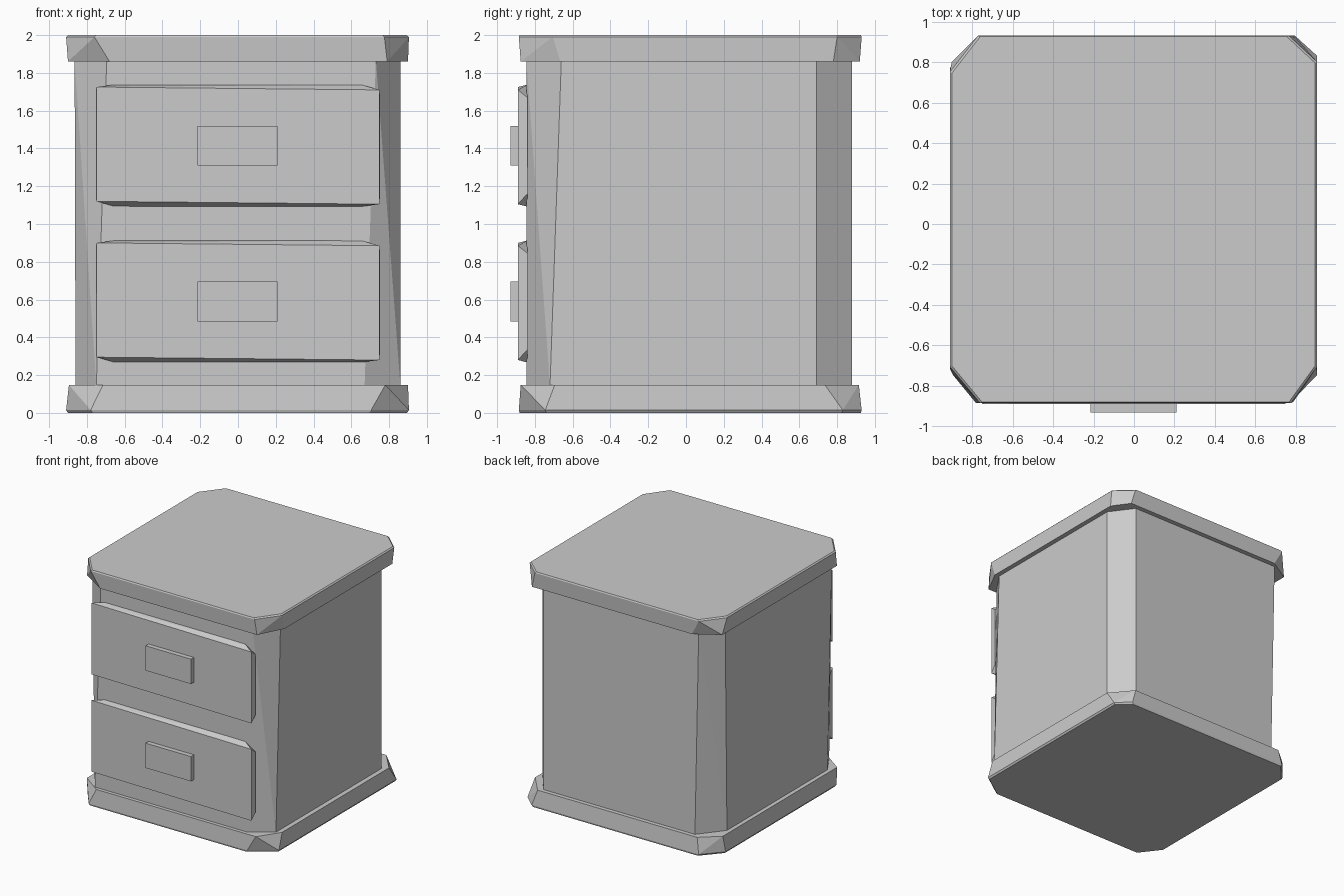
import bpy, bmesh

if "Cube" in bpy.data.objects:
    bpy.data.objects.remove(bpy.data.objects["Cube"])


def hull(name, points):
    """Flat-faceted solid wrapped around a few points."""
    bm = bmesh.new()
    for p in points:
        bm.verts.new(p)
    res = bmesh.ops.convex_hull(bm, input=bm.verts[:])
    loose = {e for e in res["geom_interior"] if isinstance(e, bmesh.types.BMVert)}
    bmesh.ops.delete(bm, geom=list(loose), context='VERTS')
    bmesh.ops.recalc_face_normals(bm, faces=bm.faces[:])
    mesh = bpy.data.meshes.new(name)
    bm.to_mesh(mesh)
    bm.free()
    obj = bpy.data.objects.new(name, mesh)
    bpy.context.collection.objects.link(obj)
    return obj


def ring(x0, x1, y0, y1, z, cuts):
    """Rectangle with cut corners; cuts = (cx, cy) for front-left, front-right, back-right, back-left."""
    pts = []
    corners = [(x0, y0, 1, 1), (x1, y0, -1, 1), (x1, y1, -1, -1), (x0, y1, 1, -1)]
    for (x, y, sx, sy), (cx, cy) in zip(corners, cuts):
        pts += [(x + sx * cx, y, z), (x, y + sy * cy, z)]
    return pts


# Body with uneven hand-cut corner chamfers
hull("cabinet_body",
     ring(-0.86, 0.86, -0.845, 0.88, 0.14,
          [(.11, .18), (.19, .125), (.14, .19), (.16, .20)]) +
     ring(-0.865, 0.86, -0.845, 0.88, 1.87,
          [(.17, .13), (.13, .185), (.14, .19), (.13, .17)]))

# Top slab
hull("top_slab",
     ring(-0.90, 0.90, -0.875, 0.92, 1.86,
          [(.22, .14), (.11, .21), (.10, .14), (.20, .12)]) +
     ring(-0.91, 0.905, -0.885, 0.93, 1.99,
          [(.15, .18), (.13, .18), (.14, .13), (.14, .18)]) +
     ring(-0.90, 0.895, -0.88, 0.925, 2.0,
          [(.15, .18), (.13, .18), (.14, .13), (.14, .18)]))

# Base slab
hull("base_slab",
     ring(-0.90, 0.895, -0.88, 0.925, 0.0,
          [(.13, .17), (.20, .14), (.11, .10), (.14, .16)]) +
     ring(-0.91, 0.905, -0.885, 0.93, 0.015,
          [(.13, .17), (.20, .14), (.11, .10), (.14, .16)]) +
     ring(-0.895, 0.90, -0.875, 0.915, 0.148,
          [(.18, .13), (.12, .18), (.15, .18), (.15, .13)]))

# Drawers: square front, cut corners where they meet the body; block handles
for label, zc in (("lower", 0.59), ("upper", 1.415)):
    front = [(-0.75, -0.89, zc - 0.295), (0.748, -0.89, zc - 0.31),
             (0.748, -0.89, zc + 0.295), (-0.75, -0.89, zc + 0.31)]
    back = []
    for sx in (-1, 1):
        for sz in (-1, 1):
            back += [(sx * 0.65, -0.84, zc + sz * 0.323),
                     (sx * 0.753, -0.84, zc + sz * 0.255)]
    hull(label + "_drawer_front", front + back)
    hull(label + "_drawer_handle",
         [(x, y, zc + z) for x in (-0.215, 0.21)
          for y in (-0.93, -0.885) for z in (-0.105, 0.105)])
